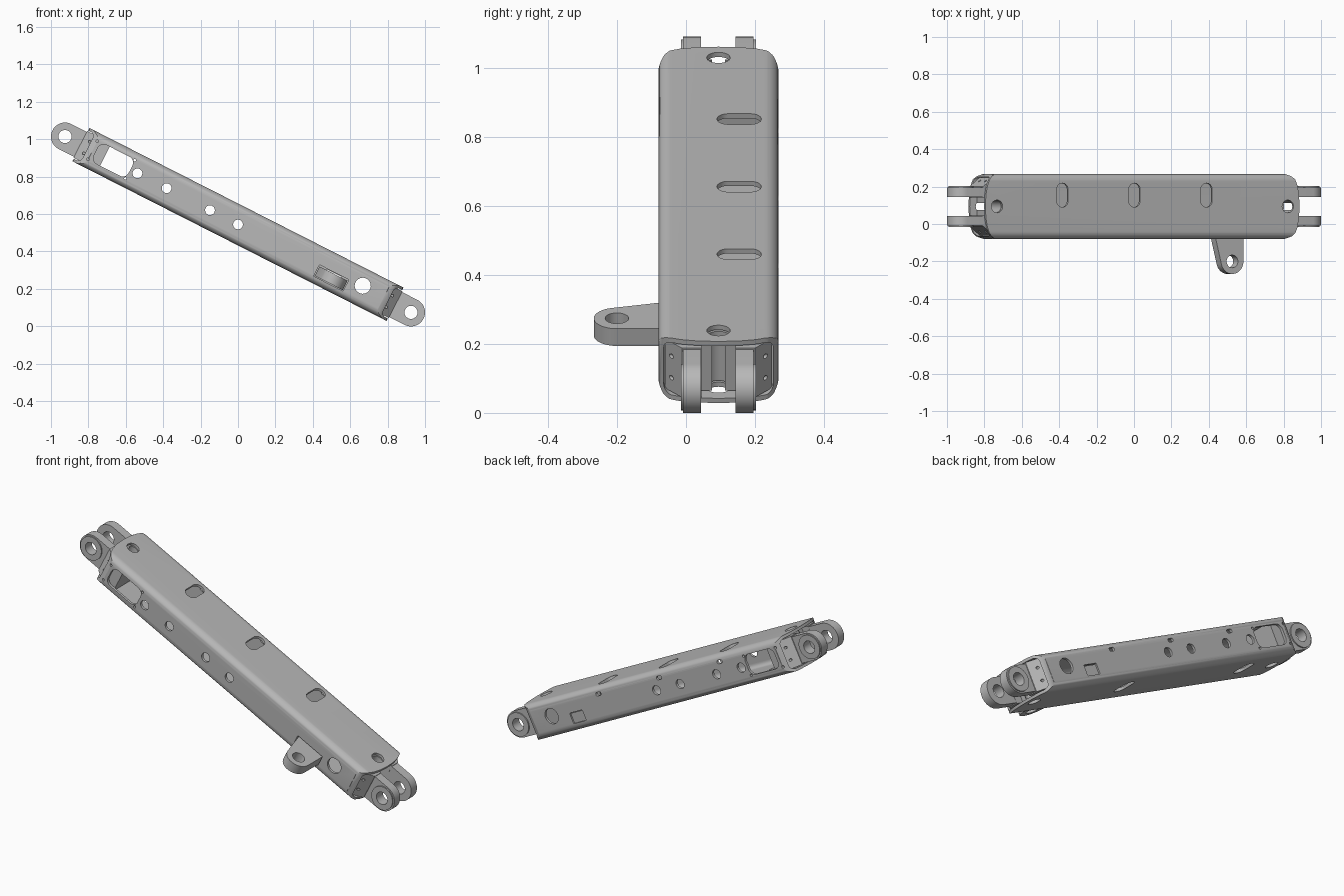
import bpy, bmesh
from math import pi, sin, cos, atan2
from mathutils import Matrix

cube = bpy.data.objects.get("Cube")
if cube:
    bpy.data.objects.remove(cube)

# Working frame: u along the arm, v across it, w through its height
FRAME = Matrix.Translation((0, 0.094, 0.5445)) @ Matrix.Rotation(atan2(0.94, 1.85), 4, 'Y')
PIN = 1.0375          # distance of the end pins from the middle
HALF_V, HALF_W, WALL = 0.1735, 0.1, 0.015

steel = bpy.data.materials.new("grey_steel")
grey = (0.48, 0.48, 0.48, 1)
steel.use_nodes = True
steel.diffuse_color = grey
steel.node_tree.nodes["Principled BSDF"].inputs["Base Color"].default_value = grey


def rounded(cx, cy, hx, hy, r, seg=8):
    """Rounded rectangle outline; a circle when hx = hy = r."""
    pts = []
    for k, (sx, sy) in enumerate([(1, 1), (-1, 1), (-1, -1), (1, -1)]):
        for i in range(seg + 1):
            a = (k + i / seg) * pi / 2
            p = (cx + sx * (hx - r) + r * cos(a), cy + sy * (hy - r) + r * sin(a))
            if not pts or abs(p[0] - pts[-1][0]) + abs(p[1] - pts[-1][1]) > 1e-5:
                pts.append(p)
    if abs(pts[0][0] - pts[-1][0]) + abs(pts[0][1] - pts[-1][1]) < 1e-5:
        pts.pop()
    return pts


def disc(cx, cy, r, seg=8):
    return rounded(cx, cy, r, r, r, seg)


def prism(bm, pts, axis, a, b):
    """Extrude a 2D outline along u, v or w from a to b."""
    place = {'u': lambda p, t: (t, p[0], p[1]),
             'v': lambda p, t: (p[0], t, p[1]),
             'w': lambda p, t: (p[0], p[1], t)}[axis]
    lo = [bm.verts.new(place(p, a)) for p in pts]
    hi = [bm.verts.new(place(p, b)) for p in pts]
    bm.faces.new(lo)
    bm.faces.new(hi)
    for i in range(len(pts)):
        j = (i + 1) % len(pts)
        bm.faces.new((lo[i], lo[j], hi[j], hi[i]))


def solid(name, *prisms):
    bm = bmesh.new()
    for p in prisms:
        prism(bm, *p)
    bmesh.ops.recalc_face_normals(bm, faces=bm.faces)
    mesh = bpy.data.meshes.new(name)
    bm.to_mesh(mesh)
    bm.free()
    mesh.materials.append(steel)
    ob = bpy.data.objects.new(name, mesh)
    bpy.context.collection.objects.link(ob)
    return ob


def boolean(ob, operation, *prisms):
    """Apply a boolean with a temporary cutter."""
    cutter = solid("cutter", *prisms)
    cutter.hide_render = True
    mod = ob.modifiers.new("cut", 'BOOLEAN')
    mod.operation, mod.solver, mod.object = operation, 'EXACT', cutter
    bpy.context.view_layer.update()
    ev = ob.evaluated_get(bpy.context.evaluated_depsgraph_get())
    mesh = bpy.data.meshes.new_from_object(ev)
    ob.modifiers.clear()
    ob.data = mesh
    bpy.data.objects.remove(cutter)


def finish(ob):
    ob.matrix_world = FRAME
    bpy.ops.object.select_all(action='DESELECT')
    ob.select_set(True)
    bpy.context.view_layer.objects.active = ob
    bpy.ops.object.shade_smooth_by_angle(angle=0.6)


# Hollow box tube
tube = solid("box_tube", (rounded(0, 0, HALF_V, HALF_W, 0.04), 'u', -0.96, 0.96))
boolean(tube, 'DIFFERENCE',
        (rounded(0, 0, HALF_V - WALL, HALF_W - WALL, 0.025), 'u', -1.1, 1.1))

# Bowed ends with rounded corners
bow = [(0.87, 0.18), (0.872, 0.172), (0.9, 0.16), (0.917, 0.143), (0.93, 0.11), (0.939, 0.06)]
end = bow + [(0.942, 0)] + [(u, -v) for u, v in reversed(bow)]
boolean(tube, 'INTERSECT', (end + [(-u, -v) for u, v in end], 'w', -0.2, 0.2))

# Openings in both side walls
holes = []
for a, b in ((-0.2, -0.14), (0.14, 0.2)):
    holes.append((rounded(-0.75, 0.003, 0.104, 0.057, 0.035), 'v', a, b))
    holes.append((disc(0.743, 0.01, 0.043), 'v', a, b))
    for u in (-0.603, -0.428, -0.168, 0):
        holes.append((disc(u, 0, 0.026), 'v', a, b))
    for u in (-0.873, -0.648):
        for w in (-0.053, 0.056):
            holes.append((disc(u, w, 0.007, 3), 'v', a, b))

# Bracket openings and small slots in the back wall
holes.append((rounded(0.574, -0.029, 0.088, 0.034, 0.004, 2), 'v', -0.2, -0.14))
holes.append((rounded(0.575, -0.029, 0.045, 0.03, 0.004, 2), 'v', 0.14, 0.2))
SLOTS = (-0.48, -0.048, 0.384)
for u in SLOTS:
    holes.append((rounded(u, 0.06, 0.018, 0.01, 0.009, 4), 'v', 0.14, 0.2))

# Slots and end holes in the top and bottom walls
for a, b in ((-0.12, -0.07), (0.07, 0.12)):
    for u in (-0.872, 0.872):
        holes.append((disc(u, 0, 0.034), 'w', a, b))
for u in SLOTS:
    holes.append((rounded(u, 0.06, 0.034, 0.064, 0.033), 'w', 0.07, 0.12))
for u in (-0.65, 0.23):
    holes.append((rounded(u, 0.02, 0.034, 0.064, 0.033), 'w', -0.12, -0.07))
boolean(tube, 'DIFFERENCE', *holes)
finish(tube)

# Clevis at each end: flared block, two lugs, raised bosses
for s, side in ((-1, "upper"), (1, "lower")):
    half = [(0.8, 0.155), (0.885, 0.155), (0.945, 0.106), (0.945, 0.049), (0.9, 0.049)]
    plan = [(s * u, v) for u, v in half] + [(s * u, -v) for u, v in reversed(half)]
    block = solid(side + "_clevis_block", (plan, 'w', -0.08, 0.08))
    cuts = [(disc(s * 0.872, 0, 0.034), 'w', -0.1, 0.1)]
    for w in (-0.035, 0.035):
        for a, b in ((-0.2, -0.12), (0.12, 0.2)):
            cuts.append((disc(s * 0.908, w, 0.007, 3), 'v', a, b))
    boolean(block, 'DIFFERENCE', *cuts)
    finish(block)

    for t, face in ((-1, "front"), (1, "back")):
        arc = [(s * (PIN + 0.075 * sin(pi * i / 24)), 0.075 * cos(pi * i / 24)) for i in range(25)]
        outline = [(s * 0.935, 0.075)] + arc + [(s * 0.935, -0.075)]
        hole = (disc(s * PIN, 0, 0.035, 10), 'v', -0.2, 0.2)
        lug = solid(f"{side}_{face}_lug", (outline, 'v', t * 0.05, t * 0.102))
        boss = solid(f"{side}_{face}_boss", (disc(s * PIN, 0, 0.067, 10), 'v', t * 0.1, t * 0.109))
        for ob in (lug, boss):
            boolean(ob, 'DIFFERENCE', hole)
            finish(ob)

# Side bracket: tapered arm with a rounded eye, running through the tube
EU, EV, ER = 0.591, -0.294, 0.067
eye = [(EU + ER * cos(a), EV - ER * sin(a)) for a in (pi * i / 20 * 0.93 for i in range(21))]
arm = [(0.62, 0.165), (0.62, -0.15), (0.658, -0.15)] + eye + [(0.49, -0.165), (0.49, -0.15),
                                                              (0.53, -0.15), (0.53, 0.165)]
bracket = solid("side_bracket", (arm, 'w', -0.059, -0.003))
boolean(bracket, 'DIFFERENCE', (disc(EU, EV, 0.034), 'w', -0.2, 0.2))
finish(bracket)
